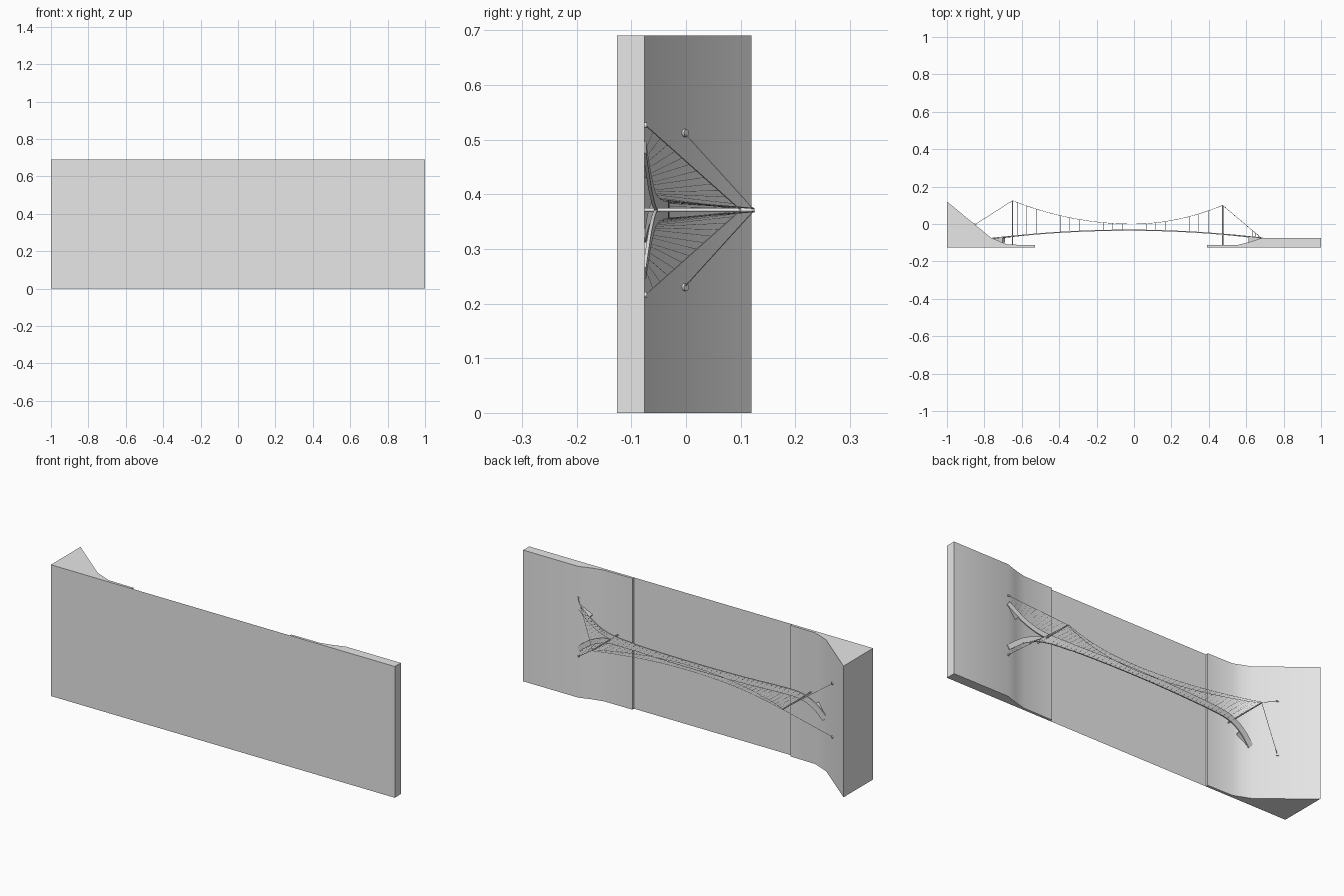
import bpy, bmesh, math
from mathutils import Vector

cube = bpy.data.objects.get("Cube")
if cube:
    bpy.data.objects.remove(cube)

GREY = bpy.data.materials.new("plain_grey")
GREY.use_nodes = True
GREY.diffuse_color = (0.8, 0.8, 0.8, 1)
GREY.node_tree.nodes["Principled BSDF"].inputs["Base Color"].default_value = (0.8, 0.8, 0.8, 1)

MID = 0.371       # z of the bridge axis
HEIGHT = 0.69     # z extent of the ground
BASE = -0.126     # lowest y; the bridge's own "up" is +y


def add(name, bm, smooth=None):
    bmesh.ops.recalc_face_normals(bm, faces=bm.faces)
    me = bpy.data.meshes.new(name)
    bm.to_mesh(me)
    bm.free()
    me.materials.append(GREY)
    ob = bpy.data.objects.new(name, me)
    bpy.context.collection.objects.link(ob)
    if smooth:
        bpy.ops.object.select_all(action='DESELECT')
        bpy.context.view_layer.objects.active = ob
        ob.select_set(True)
        bpy.ops.object.shade_smooth_by_angle(angle=math.radians(smooth))
    return ob


def extrude_profile(name, pts, smooth=None):
    """Closed x-y profile extruded along z."""
    bm = bmesh.new()
    face = bm.faces.new([bm.verts.new((x, y, 0)) for x, y in pts])
    ext = bmesh.ops.extrude_face_region(bm, geom=[face])
    verts = [g for g in ext["geom"] if isinstance(g, bmesh.types.BMVert)]
    bmesh.ops.translate(bm, verts=verts, vec=(0, 0, HEIGHT))
    return add(name, bm, smooth)


def smooth_path(pts, steps=6):
    """Catmull-Rom interpolation through 2D points."""
    p = [Vector(q) for q in pts]
    p = [2 * p[0] - p[1]] + p + [2 * p[-1] - p[-2]]
    out = []
    for a, b, c, d in zip(p, p[1:], p[2:], p[3:]):
        for i in range(steps):
            t = i / steps
            out.append(0.5 * (2 * b + (c - a) * t + (2 * a - 5 * b + 4 * c - d) * t * t
                              + (3 * b - a - 3 * c + d) * t ** 3))
    return out + [p[-2]]


def deck_y(x):
    return -0.03 - 0.043 * ((x + 0.03) / 0.71) ** 2


def strip(name, path, width, bottom):
    """Slab along an x-z path, topped by the deck arch; bottom gives its lower y."""
    bm = bmesh.new()
    rings = []
    for i, p in enumerate(path):
        t = (path[min(i + 1, len(path) - 1)] - path[max(i - 1, 0)]).normalized()
        n = Vector((-t.y, t.x)) * width / 2
        top, low = deck_y(p.x), bottom(p.x)
        rings.append([bm.verts.new((q.x, y, q.y)) for q, y in
                      ((p - n, top), (p + n, top), (p + n, low), (p - n, low))])
    for a, b in zip(rings, rings[1:]):
        for k in range(4):
            bm.faces.new((a[k], a[(k + 1) % 4], b[(k + 1) % 4], b[k]))
    bm.faces.new(rings[0])
    bm.faces.new(rings[-1])
    return add(name, bm, 30)


def cables(name, lines, radius):
    """Thin round wires following lists of 3D points."""
    cu = bpy.data.curves.new(name, 'CURVE')
    cu.dimensions = '3D'
    cu.bevel_depth = radius
    cu.bevel_resolution = 0
    cu.use_fill_caps = True
    cu.materials.append(GREY)
    for pts in lines:
        sp = cu.splines.new('POLY')
        sp.points.add(len(pts) - 1)
        for q, v in zip(sp.points, pts):
            q.co = (*v, 1)
    ob = bpy.data.objects.new(name, cu)
    bpy.context.collection.objects.link(ob)


def rod(name, a, b, r, sides=12):
    a, b = Vector(a), Vector(b)
    bm = bmesh.new()
    bmesh.ops.create_cone(bm, cap_ends=True, segments=sides, radius1=r, radius2=r,
                          depth=(b - a).length)
    rot = (b - a).to_track_quat('Z', 'Y')
    for v in bm.verts:
        v.co = rot @ v.co + (a + b) / 2
    return add(name, bm, 40)


# Ground: hillside, low bank and the water between them
extrude_profile("hill_bank", [(-1, BASE), (-0.53, BASE), (-0.53, -0.113), (-0.675, -0.11),
                              (-0.715, -0.094), (-0.765, -0.073), (-1, 0.12)], 45)
extrude_profile("low_bank", [(1, BASE), (1, -0.076), (0.68, -0.076), (0.62, -0.096),
                             (0.555, -0.112), (0.39, -0.113), (0.39, BASE)], 45)
bm = bmesh.new()
bm.faces.new([bm.verts.new(c) for c in ((-0.53, BASE, 0), (-0.53, BASE, HEIGHT),
                                        (0.39, BASE, HEIGHT), (0.39, BASE, 0))])
bmesh.ops.reverse_faces(bm, faces=bm.faces)
add("water", bm)

# Deck: curved approach on the hill side, straight span, fork on the other side
thin = lambda x: deck_y(x) - 0.006
span = smooth_path([(-0.755, 0.27), (-0.705, 0.322), (-0.64, 0.358), (-0.55, MID), (-0.3, MID),
                    (0, MID), (0.25, MID), (0.45, MID)])
strip("deck", span, 0.034, thin)
fork = [(0.33, 0.006), (0.44, 0.009), (0.52, 0.021), (0.59, 0.050), (0.64, 0.084), (0.68, 0.115)]
arms = {}
for s, side in ((1, "upper"), (-1, "lower")):
    arms[s] = smooth_path([(x, MID + s * d) for x, d in fork])
    strip(side + "_fork_arm", arms[s], 0.026, thin)
    strip(side + "_fork_abutment", [p for p in arms[s] if p.x > 0.615], 0.02, lambda x: -0.10)
strip("hill_abutment", [p for p in span if p.x < -0.695], 0.022, lambda x: -0.10)

# Masts
tops = {"hill": Vector((-0.65, 0.125, MID)), "low": Vector((0.474, 0.10, MID))}
for name, t in tops.items():
    rod(name + "_mast", (t.x, -0.115, MID), t, 0.0035)

# Main cables sag from mast to mast, spreading towards the deck edges
x0, x1 = tops["hill"].x, tops["low"].x


def cable_point(x, s):
    xm = -0.01
    k, top = (((x - xm) / (x0 - xm)) ** 2, 0.125) if x < xm else (((x - xm) / (x1 - xm)) ** 2, 0.10)
    return Vector((x, top * k, MID + s * (0.003 + 0.010 * (1 - k))))


def deck_edge(x, s):
    line = arms[s] if x > 0.34 else span
    p = min(line, key=lambda q: abs(q.x - x))
    z = p.y if x > 0.34 or x < -0.5 else MID
    return Vector((x, deck_y(x), z + s * (0.012 if x > 0.34 else 0.016)))


main, stays, hangers = [], [], []
N = 44
for s in (1, -1):
    xs = [x0 + (x1 - x0) * i / N for i in range(N + 1)]
    main.append([cable_point(x, s) for x in xs])
    hangers += [[cable_point(x, s), deck_edge(x, s)] for x in xs[1:-1]]
    # Back stays and their ground anchors
    low_end = Vector((0.68, -0.074, MID + s * 0.155))
    hill_end = Vector((-0.85, -0.003, MID + s * 0.141))
    stays += [[tops["low"], low_end], [tops["hill"], hill_end]]
    side = "upper" if s > 0 else "lower"
    n = Vector((0.63, 0.77, 0))
    rod(side + "_hill_anchor", hill_end - n * 0.006, hill_end + n * 0.005, 0.007)
    rod(side + "_low_anchor", low_end - Vector((0, 0.006, 0)), low_end + Vector((0, 0.003, 0)), 0.005)
    # Hangers from the stay to the fork arm
    for i in range(1, 13):
        p = tops["low"].lerp(low_end, i / 13)
        hangers.append([p, deck_edge(p.x, s)])

cables("main_cables", main, 0.0011)
cables("back_stays", stays, 0.0011)
cables("hangers", hangers, 0.0004)
